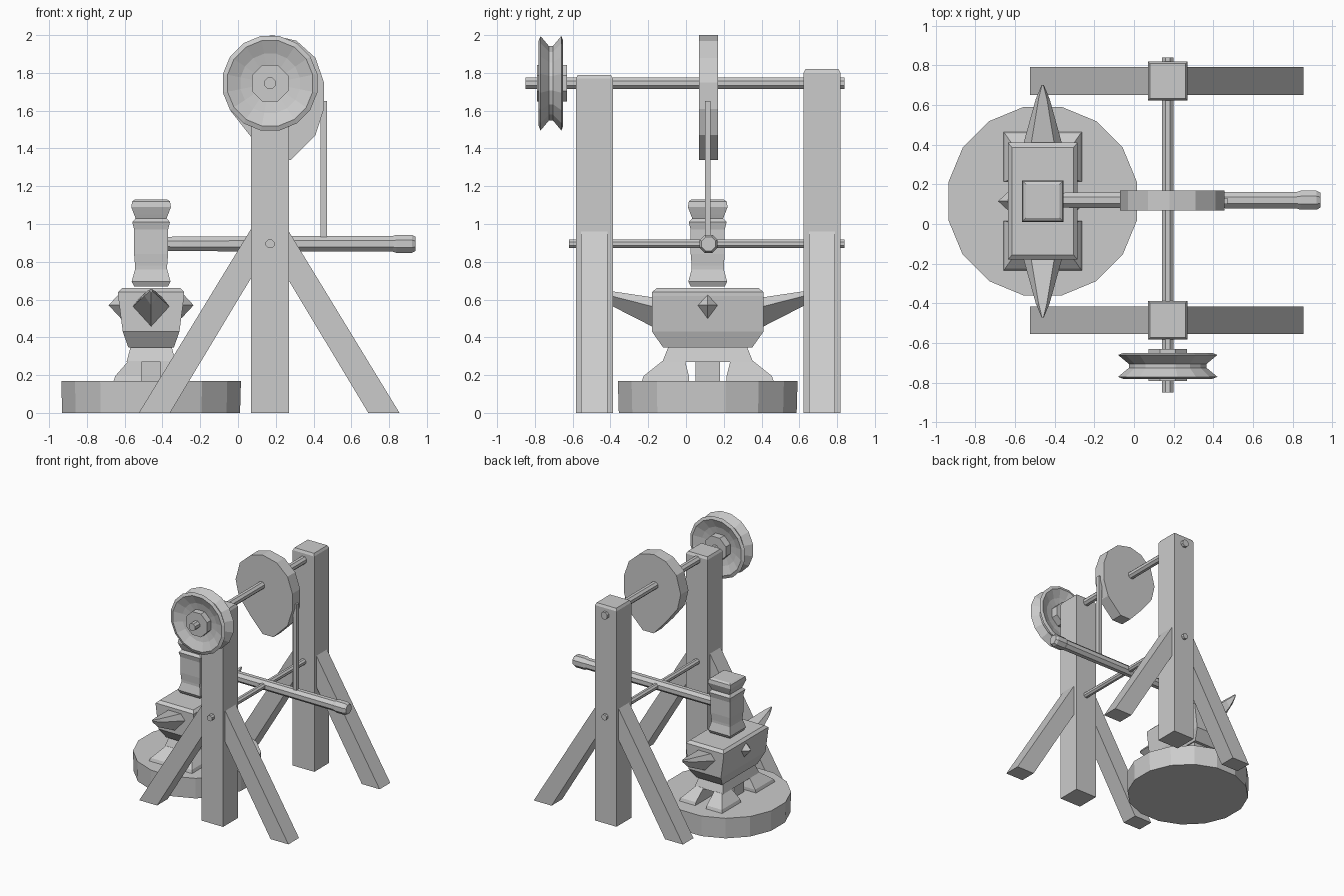
import bpy, math
from mathutils import Vector

if "Cube" in bpy.data.objects:
    bpy.data.objects.remove(bpy.data.objects["Cube"])

AX, AY = -0.46, 0.115      # anvil / hammer centre
SX = 0.17                  # shaft centre in x
POSTS = {"front": (-0.485, 1.79), "back": (0.72, 1.82)}


def mesh(name, verts, faces):
    me = bpy.data.meshes.new(name)
    me.from_pydata([tuple(v) for v in verts], [], faces)
    me.update()
    ob = bpy.data.objects.new(name, me)
    bpy.context.collection.objects.link(ob)
    # consistent outward normals
    import bmesh
    bm = bmesh.new()
    bm.from_mesh(me)
    bmesh.ops.recalc_face_normals(bm, faces=bm.faces)
    bm.to_mesh(me)
    bm.free()
    return ob


def loft(name, rings):
    """Skin a list of equal-length rings and cap both ends."""
    n = len(rings[0])
    verts = [v for r in rings for v in r]
    faces = [list(range(n)), list(range((len(rings) - 1) * n, len(rings) * n))]
    for k in range(len(rings) - 1):
        for i in range(n):
            j = (i + 1) % n
            faces.append([k * n + i, k * n + j, (k + 1) * n + j, (k + 1) * n + i])
    return mesh(name, verts, faces)


def rect(z, x0, x1, y0, y1):
    return [(x0, y0, z), (x1, y0, z), (x1, y1, z), (x0, y1, z)]


def stack(name, cx, cy, levels):
    """Rectangular sections: (z, half x, half y)."""
    return loft(name, [rect(z, cx - a, cx + a, cy - b, cy + b) for z, a, b in levels])


def lathe(name, centre, axis, profile, n):
    """Turned part: profile of (distance along axis, radius)."""
    c, k = Vector(centre), "xyz".index(axis)
    rings = []
    for d, r in profile:
        ring = []
        for i in range(n):
            t = 2 * math.pi * (i + 0.5) / n
            v = [0, 0, 0]
            v[k] = d
            v[(k + 1) % 3] = r * math.cos(t)
            v[(k + 2) % 3] = r * math.sin(t)
            ring.append(c + Vector(v))
        rings.append(ring)
    return loft(name, rings)


def prism(name, pts, y0, y1):
    return loft(name, [[(x, y, z) for x, z in pts] for y in (y0, y1)])


# round base slab
lathe("base_slab", (AX, AY, 0), "z", [(0, 0.48), (0.17, 0.485)], 16)

# anvil body, waist and top plate
stack("anvil_body", AX, AY, [(0.345, 0.12, 0.235), (0.43, 0.15, 0.295), (0.62, 0.175, 0.295),
                             (0.64, 0.175, 0.295), (0.66, 0.155, 0.27)])
stack("anvil_waist", AX, AY, [(0.27, 0.13, 0.24), (0.345, 0.11, 0.21)])
stack("anvil_pedestal", AX, AY, [(0.165, 0.11, 0.065), (0.34, 0.11, 0.065)])

# splayed corner feet, horns and side studs
for s, side in ((-1, "front"), (1, "back")):
    for t, hand in ((-1, "left"), (1, "right")):
        loft(f"anvil_foot_{side}_{hand}", [
            rect(0.165, AX + t * 0.05, AX + t * 0.20, AY + s * 0.10, AY + s * 0.35),
            rect(0.195, AX + t * 0.05, AX + t * 0.19, AY + s * 0.10, AY + s * 0.34),
            rect(0.275, AX + t * 0.05, AX + t * 0.12, AY + s * 0.12, AY + s * 0.24)])

    def horn_ring(y, w, zb, zm, zt):
        return [(AX + x, AY + s * y, z) for x, z in
                ((-w, zm), (-w * 0.6, zt), (w * 0.6, zt), (w, zm), (0, zb))]
    loft(f"anvil_horn_{side}", [horn_ring(0.28, 0.10, 0.45, 0.56, 0.61),
                                horn_ring(0.515, 0.035, 0.57, 0.62, 0.645),
                                horn_ring(0.585, 0.006, 0.635, 0.645, 0.655)])
    x0, x1 = AX + s * 0.16, AX + s * 0.225
    mesh(f"anvil_stud_{'left' if s < 0 else 'right'}",
         [(x0, AY - 0.06, 0.57), (x0, AY, 0.64), (x0, AY + 0.06, 0.57), (x0, AY, 0.50), (x1, AY, 0.57)],
         [(0, 1, 2, 3), (0, 1, 4), (1, 2, 4), (2, 3, 4), (3, 0, 4)])

# hammer head with collars
stack("hammer_head", AX, AY, [(z, h, h) for z, h in (
    (0.67, 0.09), (0.695, 0.103), (0.76, 0.085), (0.78, 0.085), (0.84, 0.09), (0.97, 0.09),
    (1.01, 0.10), (1.03, 0.082), (1.05, 0.09), (1.09, 0.105), (1.12, 0.10), (1.13, 0.085))])

# hammer beam with end ferrule
lathe("hammer_beam", (0, 0.12, 0.895), "x", [(-0.55, 0.035), (-0.3, 0.042), (0.85, 0.045)], 8)
lathe("beam_ferrule", (0, 0.12, 0.895), "x", [(0.82, 0.045), (0.84, 0.052), (0.92, 0.052), (0.94, 0.04)], 8)

# lifting rod
stack("lifting_rod", 0.455, 0.115, [(0.93, 0.017, 0.015), (1.65, 0.017, 0.015)])

# egg-shaped cam
cam = [(-0.07, 1.73), (-0.03, 1.88), (0.07, 1.97), (0.18, 2.0), (0.31, 1.97), (0.41, 1.88),
       (0.455, 1.75), (0.455, 1.61), (0.41, 1.47), (0.28, 1.34), (0.18, 1.34), (0.07, 1.46), (-0.04, 1.60)]
prism("cam_wheel", cam, 0.068, 0.17)

# grooved drive pulley and hub
lathe("drive_pulley", (SX, -0.715, 1.745), "y", [(-0.02, 0.08), (-0.035, 0.16), (-0.065, 0.23), (-0.055, 0.255),
      (-0.01, 0.20), (0.01, 0.20), (0.055, 0.255), (0.065, 0.23), (0.035, 0.16), (0.02, 0.08)], 16)
lathe("pulley_hub", (SX, -0.715, 1.745), "y", [(-0.075, 0.105), (0.085, 0.105)], 8)

# cam shaft and beam pivot
lathe("cam_shaft", (SX, 0, 1.745), "y", [(-0.85, 0.032), (0.84, 0.032)], 8)
lathe("beam_pivot", (SX, 0, 0.895), "y", [(-0.62, 0.025), (0.84, 0.025)], 8)

# posts with a mirrored pair of diagonal braces each
for side, (y, top) in POSTS.items():
    stack(f"{side}_post", SX, y, [(0, 0.1, 0.098), (top - 0.02, 0.1, 0.098), (top, 0.09, 0.088)])
    for s, hand in ((-1, "left"), (1, "right")):
        pts = [(SX + s * a - 0.005, z) for a, z in ((0.69, 0), (0.525, 0), (0.08, 0.74), (0.08, 1.0))]
        prism(f"{side}_brace_{hand}", pts, y - 0.07, y + 0.07)
